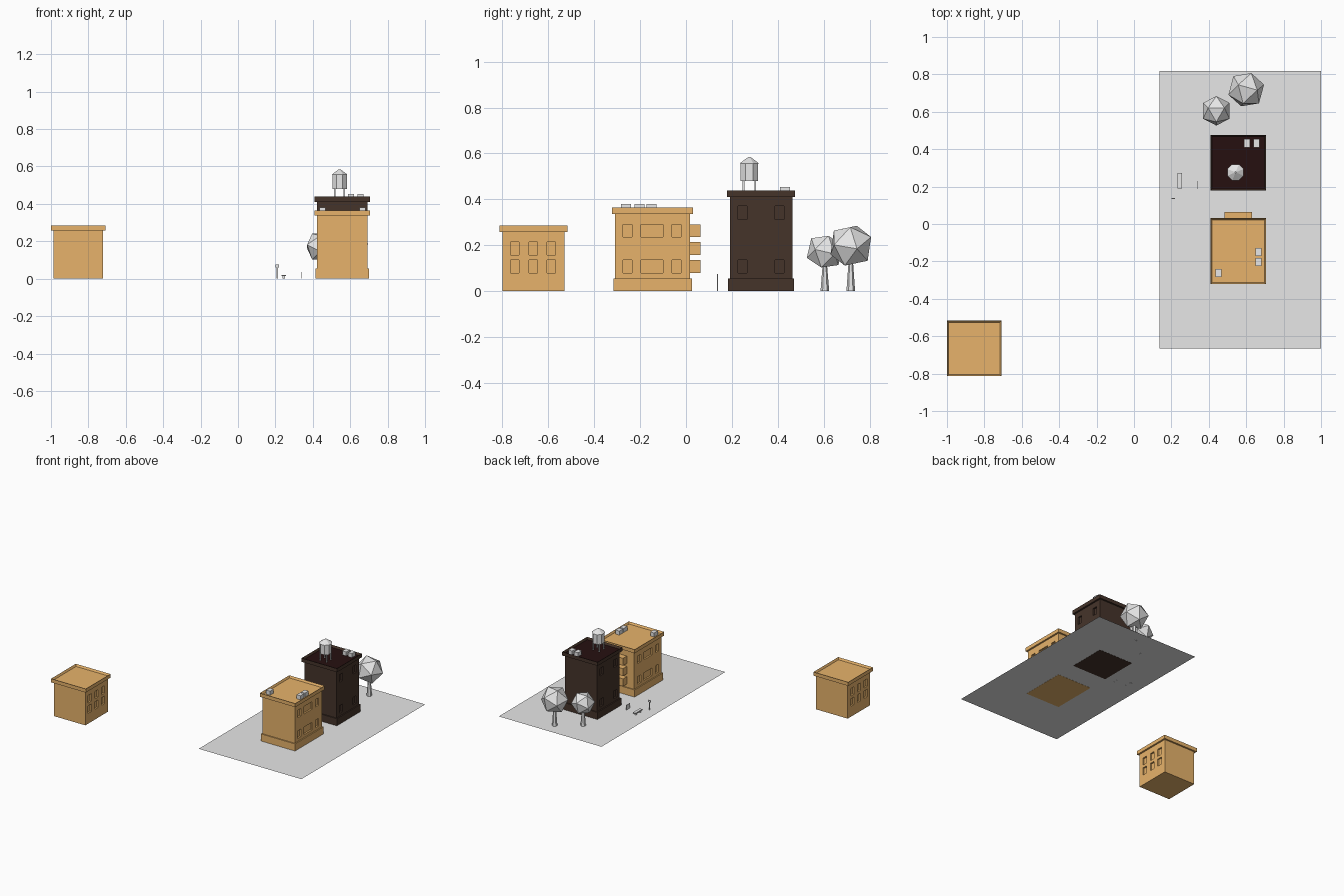
import bpy, bmesh, math
from mathutils import Matrix, Vector

if "Cube" in bpy.data.objects:
    bpy.data.objects.remove(bpy.data.objects["Cube"], do_unlink=True)


def material(name, rgb):
    m = bpy.data.materials.new(name)
    m.use_nodes = True
    m.diffuse_color = (*rgb, 1)
    m.node_tree.nodes["Principled BSDF"].inputs["Base Color"].default_value = (*rgb, 1)
    return m


TAN = material("tan brick", (0.8, 0.45, 0.146))
BROWN = material("dark brown brick", (0.06, 0.034, 0.023))
ROOF = material("dark red roof", (0.019, 0.005, 0.005))
GREY = material("light grey", (0.8, 0.8, 0.8))


def finish(bm, name, *mats):
    bmesh.ops.recalc_face_normals(bm, faces=bm.faces)
    mesh = bpy.data.meshes.new(name)
    bm.to_mesh(mesh)
    bm.free()
    for m in mats:
        mesh.materials.append(m)
    ob = bpy.data.objects.new(name, mesh)
    bpy.context.scene.collection.objects.link(ob)
    return ob


def add_box(bm, x, y, z):
    """Add a box given its (low, high) range on each axis."""
    size = Vector([r[1] - r[0] for r in (x, y, z)])
    mid = Vector([sum(r) / 2 for r in (x, y, z)])
    bmesh.ops.create_cube(bm, size=1, matrix=Matrix.Translation(mid) @ Matrix.Diagonal(size).to_4x4())


def boxes(name, mat, *ranges):
    bm = bmesh.new()
    for r in ranges:
        add_box(bm, *r)
    return finish(bm, name, mat)


def add_cone(bm, x, y, z0, z1, r0, r1, sides, turn=0):
    mat = Matrix.Translation((x, y, (z0 + z1) / 2)) @ Matrix.Rotation(turn, 4, "Z")
    bmesh.ops.create_cone(bm, cap_ends=True, segments=sides, radius1=r0, radius2=r1,
                          depth=z1 - z0, matrix=mat)


def grow(r, d):
    return (r[0] - d, r[1] + d)


def building(name, x, y, top, wall, roof, columns, rows, plinth=True):
    """Walls with recessed windows on both x sides, a plinth and a parapet."""
    walls = boxes(name + "_walls", wall, (x, y, (0, top - 0.025)))
    holes = [(grow((s, s), 0.012), c, r) for s in x for c in columns for r in rows]
    cutter = boxes(name + "_window_cutter", wall, *holes)
    mod = walls.modifiers.new("windows", "BOOLEAN")
    mod.operation, mod.solver, mod.object = "DIFFERENCE", "EXACT", cutter
    bpy.context.view_layer.objects.active = walls
    bpy.ops.object.modifier_apply(modifier=mod.name)
    bpy.data.objects.remove(cutter, do_unlink=True)
    if plinth:
        boxes(name + "_plinth", wall, (grow(x, 0.008), grow(y, 0.008), (0, 0.055)))
    # parapet cap with sunken roof
    bm = bmesh.new()
    add_box(bm, grow(x, 0.013), grow(y, 0.013), (top - 0.028, top))
    bm.normal_update()
    face = max(bm.faces, key=lambda f: f.normal.z)
    bmesh.ops.inset_individual(bm, faces=[face], thickness=0.012)
    for v in face.verts:
        v.co.z -= 0.015
    bm.normal_update()
    for f in bm.faces:
        f.material_index = int(f.normal.z > 0.5)
    finish(bm, name + "_parapet_roof", wall, roof)


def roof_units(name, spots, top):
    boxes(name, GREY, *[(grow((x, x), 0.016), grow((y, y), 0.022), (top - 0.016, top + 0.015))
                        for x, y in spots])


LOW, MID, HIGH, TOP = (0.078, 0.135), (0.157, 0.213), (0.235, 0.291), (0.313, 0.37)

building("small_building", (-0.987, -0.722), (-0.8, -0.53), 0.285, TAN, TAN,
         [grow((c, c), 0.019) for c in (-0.746, -0.666, -0.587)], (LOW, MID), plinth=False)
building("tan_building", (0.422, 0.693), (-0.309, 0.018), 0.365, TAN, TAN,
         [(-0.274, -0.235), (-0.196, -0.1), (-0.061, -0.022)], (LOW, HIGH))
building("dark_building", (0.422, 0.693), (0.192, 0.463), 0.439, BROWN, ROOF,
         [(0.226, 0.265), (0.387, 0.426)], (LOW, TOP))

# bays on the back of the tan building
boxes("back_bays", TAN, *[((0.484, 0.63), (0.01, 0.064), r) for r in (LOW, MID, HIGH)])

roof_units("tan_roof_units", [(0.452, -0.262), (0.666, -0.15), (0.666, -0.203)], 0.365)
roof_units("dark_roof_units", [(0.605, 0.432), (0.654, 0.432)], 0.439)

# water tower
TX, TY = 0.543, 0.276
bm = bmesh.new()
add_cone(bm, TX, TY, 0.48, 0.558, 0.042, 0.042, 8, math.pi / 8)
add_cone(bm, TX, TY, 0.556, 0.585, 0.047, 0.004, 8, math.pi / 8)
for sx in (-1, 1):
    for sy in (-1, 1):
        add_box(bm, grow((TX + sx * 0.026,) * 2, 0.004), grow((TY + sy * 0.026,) * 2, 0.004), (0.424, 0.482))
finish(bm, "water_tower", GREY)

# ground slab
bm = bmesh.new()
bmesh.ops.create_grid(bm, x_segments=1, y_segments=1, size=0.5,
                      matrix=Matrix.Translation((0.568, 0.076, 0.001)) @ Matrix.Diagonal((0.862, 1.485, 1, 1)))
finish(bm, "ground_slab", GREY)


def tree(name, x, y, z, radius, turn, tilt):
    bm = bmesh.new()
    add_cone(bm, x, y, 0, z - radius * 0.6, 0.019, 0.009, 6)
    finish(bm, name + "_trunk", GREY)
    bm = bmesh.new()
    # face-up crown, slightly tilted
    rot = (Matrix.Rotation(math.radians(tilt), 4, "X") @ Matrix.Rotation(math.radians(turn), 4, "Z")
           @ Matrix.Rotation(math.radians(37.4), 4, "Y"))
    bmesh.ops.create_icosphere(bm, subdivisions=1, radius=radius,
                               matrix=Matrix.Translation((x, y, z)) @ rot)
    finish(bm, name + "_crown", GREY)


tree("small_tree", 0.44, 0.605, 0.172, 0.083, 30, 8)
tree("large_tree", 0.6, 0.718, 0.198, 0.1, 14, 12)

# street furniture
boxes("street_sign", GREY, ((0.207, 0.213), (0.136, 0.14), (0, 0.062)),
      ((0.2, 0.22), (0.134, 0.14), (0.06, 0.075)))
boxes("bench", GREY, ((0.233, 0.256), (0.19, 0.272), (0.014, 0.021)),
      *[((0.237, 0.252), (y, y + 0.008), (0, 0.015)) for y in (0.203, 0.251)])
boxes("rack_panel", GREY, ((0.339, 0.343), (0.187, 0.23), (0, 0.037)))
